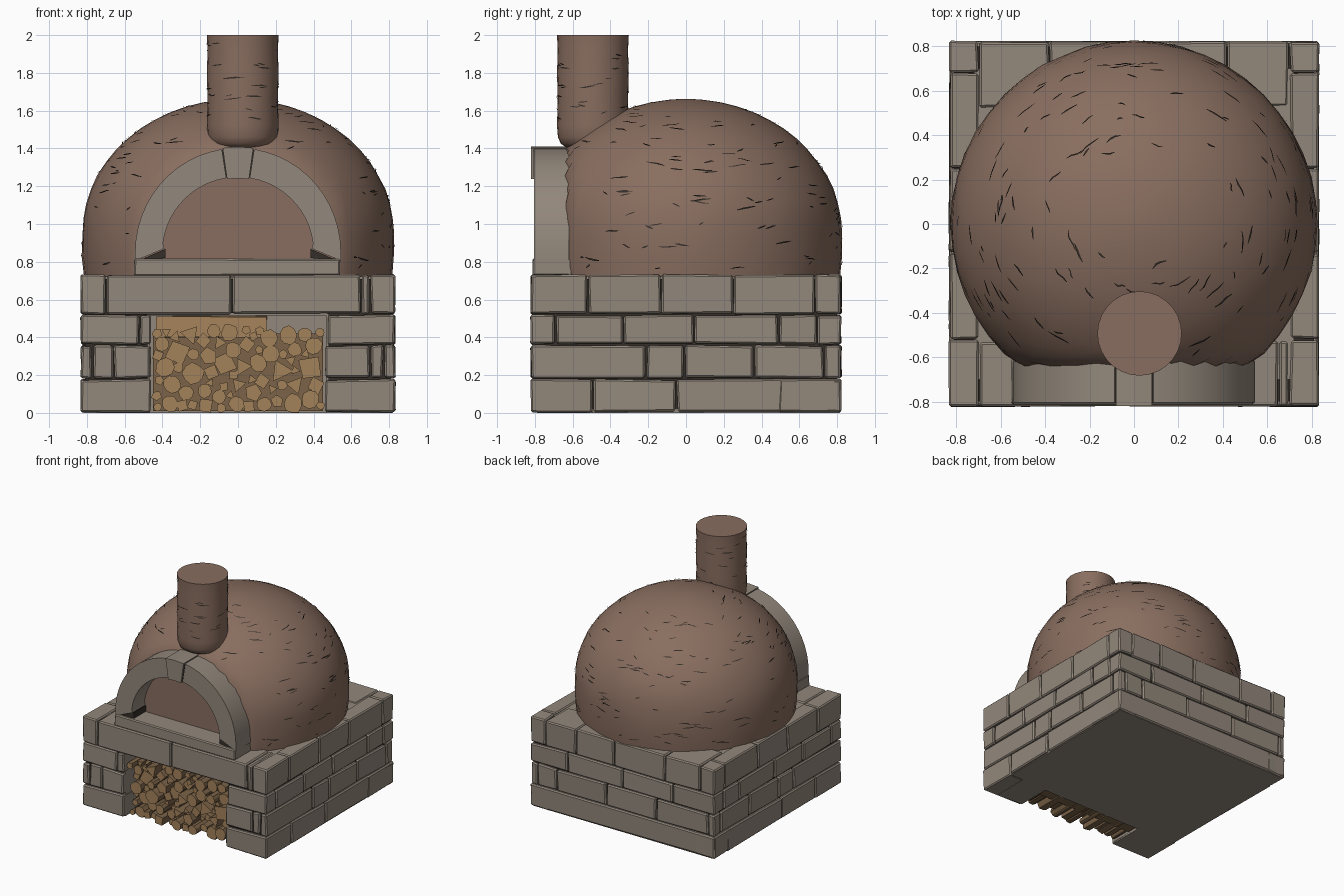
import bpy, bmesh, math, random
from mathutils import Vector

if "Cube" in bpy.data.objects:
    bpy.data.objects.remove(bpy.data.objects["Cube"])

random.seed(4)


def material(name, col):
    m = bpy.data.materials.new(name)
    m.diffuse_color = (*col, 1)
    m.use_nodes = True
    m.node_tree.nodes["Principled BSDF"].inputs["Base Color"].default_value = m.diffuse_color
    return m


CLAY = material("brown clay", (0.25, 0.155, 0.115))
STONE = material("grey stone", (0.29, 0.245, 0.2))
WOOD = material("cut wood", (0.37, 0.225, 0.105))
BARK = material("bark", (0.2, 0.125, 0.065))
DARK = material("dark joint", (0.035, 0.028, 0.022))


def finish(bm, name, *mats, smooth=None, normals=True):
    if normals:
        bmesh.ops.recalc_face_normals(bm, faces=bm.faces)
    me = bpy.data.meshes.new(name)
    bm.to_mesh(me)
    bm.free()
    ob = bpy.data.objects.new(name, me)
    bpy.context.collection.objects.link(ob)
    for m in mats:
        me.materials.append(m)
    if smooth:
        bpy.ops.object.select_all(action='DESELECT')
        bpy.context.view_layer.objects.active = ob
        ob.select_set(True)
        bpy.ops.object.shade_smooth_by_angle(angle=math.radians(smooth))
    return ob


def add_box(bm, x0, x1, y0, y1, z0, z1, gap=0.0, jitter=0.0, bevel=0.0):
    vs = bmesh.ops.create_cube(bm, size=1)['verts']
    for v in vs:
        lo_hi = ((x0, x1), (y0, y1), (z0, z1))
        v.co = [(a + b) / 2 + c * 2 * ((b - a) / 2 - gap) + random.uniform(-jitter, jitter)
                for (a, b), c in zip(lo_hi, v.co)]
        v.co.z = max(v.co.z, 0)
    if bevel:
        edges = list({e for v in vs for e in v.link_edges})
        bmesh.ops.bevel(bm, geom=edges, offset=bevel, segments=1, affect='EDGES')


def add_prism(bm, outline, y0, y1, side_mat=0):
    """Extrude an (x, z) outline along y."""
    a = [bm.verts.new((x, y0, z)) for x, z in outline]
    b = [bm.verts.new((x, y1, z)) for x, z in outline]
    bm.faces.new(a)
    bm.faces.new(b[::-1])
    n = len(a)
    for i in range(n):
        f = bm.faces.new((a[i], b[i], b[(i + 1) % n], a[(i + 1) % n]))
        f.material_index = side_mat


def lathe(bm, profile, cx, cy, n):
    rings = [[bm.verts.new((cx + r * math.cos(2 * math.pi * i / n),
                            cy + r * math.sin(2 * math.pi * i / n), z)) for i in range(n)]
             for r, z in profile]
    for a, b in zip(rings, rings[1:]):
        for i in range(n):
            bm.faces.new((a[i], a[(i + 1) % n], b[(i + 1) % n], b[i]))
    bm.faces.new(rings[0][::-1])
    bm.faces.new(rings[-1])


# Mortar core with a wood store notch at the front
bm = bmesh.new()
add_box(bm, -0.81, 0.81, -0.5, 0.80, 0.005, 0.71)
add_box(bm, -0.81, 0.81, -0.80, -0.4, 0.53, 0.71)
for s in (-1, 1):
    add_box(bm, *sorted((s * 0.48, s * 0.81)), -0.80, -0.4, 0.005, 0.6)
finish(bm, "mortar_core", DARK)

# Flat underside, notch walls and the bed under the dome
bm = bmesh.new()
add_box(bm, -0.815, 0.815, -0.495, 0.81, 0, 0.02)
add_box(bm, -0.72, 0.72, -0.7, 0.7, 0.69, 0.722)
add_box(bm, -0.47, 0.47, -0.79, -0.4, 0.515, 0.54)
add_box(bm, -0.47, 0.47, -0.51, -0.45, 0, 0.53)
for s in (-1, 1):
    add_box(bm, *sorted((s * 0.465, s * 0.7)), -0.79, -0.45, 0, 0.525)
finish(bm, "stone_bed", STONE)

# Stone courses: heights, joints along x at the front and back, joints along y at the sides,
# and the thickness of the front and side stones
W, D = 0.835, 0.825
courses = [
    (0, 0.18, [-W, -0.46, 0.46, W], [-W, W], [-0.49, -0.05, 0.65, D], 0.335, 0.18),
    (0.18, 0.36, [-0.77, -0.66, -0.46, 0.46, 0.7, 0.77],
     [-0.77, -0.3, 0.15, 0.6, 0.77], [-D, -0.21, -0.01, 0.36, 0.73, D], 0.3, 0.065),
    (0.36, 0.52, [-W, -0.52, -0.46, 0.47, W],
     [-W, -0.45, 0.0, 0.5, W], [-0.69, -0.33, 0.04, 0.49, 0.695], 0.135, 0.2),
    (0.52, 0.735, [-0.7, -0.03, 0.65, 0.7],
     [-0.7, -0.38, 0.08, 0.42, 0.7], [-D, -0.52, -0.13, 0.25, 0.68, D], 0.3, 0.135)]
for k, (z0, z1, front, back, side, fd, sd) in enumerate(courses):
    bm = bmesh.new()
    st = dict(gap=0.004, jitter=0.005, bevel=0.009)
    for a, b in zip(front, front[1:]):
        if k == 3 or not (a < 0 < b):
            add_box(bm, a, b, -D, -D + fd, z0, z1, **st)
    for a, b in zip(back, back[1:]):
        add_box(bm, a, b, D - (0.3 if k == 3 else fd), D, z0, z1, **st)
    for s in (-1, 1):
        for a, b in zip(side, side[1:]):
            add_box(bm, *sorted((s * (W - sd), s * W)), a, b, z0, z1, **st)
    finish(bm, "stone_course_%d" % (k + 1), STONE)

# Dome: half ellipsoid on a short drum, flattened behind the arch
R, ZC, H, FLAT = 0.825, 0.95, 0.712, -0.64


def dome_point(theta, z, lift=0.0):
    r = R * math.sqrt(max(0, 1 - (max(0, z - ZC) / H) ** 2)) + lift
    return Vector((r * math.cos(theta), r * math.sin(theta), z + lift * max(0, z - ZC) / H))


prof = [(0.815, 0.72), (0.825, 0.83)]
prof += [(R * math.cos(t), ZC + H * math.sin(t)) for t in [i * math.pi / 2 / 14 for i in range(14)]]
prof += [(0.03, ZC + H)]
bm = bmesh.new()
lathe(bm, prof, 0, 0, 48)
for v in bm.verts:
    k = 1 + random.uniform(-0.004, 0.004)
    v.co.x *= k
    v.co.y = max(v.co.y * k, FLAT)
finish(bm, "clay_dome", CLAY, smooth=40)

# Chimney with a rounded foot
CX, CY, CR = 0.025, -0.493, 0.19
bm = bmesh.new()
lathe(bm, [(0.14, 1.405), (0.17, 1.425), (0.185, 1.46), (CR, 1.52), (0.186, 1.66),
           (CR, 1.8), (0.186, 1.92), (CR, 2.0)], CX, CY, 28)
finish(bm, "chimney", CLAY, smooth=40)


# Short cracks scratched around the dome and chimney
def add_crack(bm, point, theta, z, span, slope, width):
    rows = []
    for i in range(4):
        t = theta + span * (i / 3 - 0.5)
        zz = z + slope * (i / 3 - 0.5) + random.uniform(-0.002, 0.002)
        w = width * (0.35 if i in (0, 3) else 1)
        rows.append((bm.verts.new(point(t, zz - w / 2)), bm.verts.new(point(t, zz + w / 2))))
    for (a, b), (c, d) in zip(rows, rows[1:]):
        bm.faces.new((a, c, d, b))


bm = bmesh.new()
for i in range(230):
    th = random.uniform(-math.pi, math.pi)
    z = ZC + H * random.uniform(-0.28, 0.985)
    p = dome_point(th, z)
    if p.y < FLAT + 0.05:
        continue
    r = max(0.12, math.hypot(p.x, p.y))
    steep = max(0.15, r / R) if z > ZC else 1
    add_crack(bm, lambda t, h: dome_point(t, min(h, ZC + H * 0.998), 0.005), th, z,
              random.uniform(0.025, 0.11) / r, random.uniform(-0.022, 0.022) * steep,
              random.uniform(0.005, 0.009) * steep)
finish(bm, "dome_cracks", DARK, normals=False)

bm = bmesh.new()
for i in range(42):
    add_crack(bm, lambda t, h: Vector((CX + 0.192 * math.cos(t), CY + 0.192 * math.sin(t), h)),
              random.uniform(-math.pi, math.pi), random.uniform(1.54, 1.97),
              random.uniform(0.15, 0.5), random.uniform(-0.01, 0.01), random.uniform(0.004, 0.008))
finish(bm, "chimney_cracks", DARK, normals=False)


# Oven mouth: arch halves, keystone, shelf
def arch(t0, t1, grow=0.0, n=12):
    ts = [t0 + (t1 - t0) * i / n for i in range(n + 1)]
    out = [((0.545 + grow) * math.cos(t), 0.85 + (0.553 + grow) * math.sin(t)) for t in ts]
    return out + [((0.4 - grow) * math.cos(t), 0.85 + (0.398 - grow) * math.sin(t)) for t in ts[::-1]]


bm = bmesh.new()
key = 0.16
half = [(0.545, 0.805)] + arch(0, math.pi / 2 - key) + [(0.39, 0.87)]
half.pop(-2)
add_prism(bm, half, -0.805, -0.62)
add_prism(bm, [(-x, z) for x, z in half], -0.805, -0.62)
finish(bm, "mouth_arch", STONE, smooth=35)

bm = bmesh.new()
add_prism(bm, arch(math.pi / 2 - key + 0.012, math.pi / 2 + key - 0.012, 0.006, 2), -0.82, -0.62)
finish(bm, "keystone", STONE)

bm = bmesh.new()
add_prism(bm, arch(math.pi / 2 - key - 0.003, math.pi / 2 + key + 0.003, -0.003, 2), -0.807, -0.63)
for s in (-1, 1):
    add_prism(bm, [(s * 0.53, 0.805), (s * 0.385, 0.82), (s * 0.385, 0.868)], -0.79, -0.63)
finish(bm, "arch_joints", DARK)

bm = bmesh.new()
add_box(bm, -0.55, 0.54, -0.815, -0.6, 0.725, 0.815, jitter=0.003, bevel=0.008)
finish(bm, "mouth_shelf", STONE)

# Firewood: packed rounds and split wedges
bm = bmesh.new()
logs = []
for i in range(9000):
    r = random.uniform(0.036, 0.06) if i < 1500 else random.uniform(0.022, 0.038)
    x, z = random.uniform(-0.46 + r, 0.46 - r), random.uniform(r * 0.9, 0.47 - r)
    if any(math.hypot(x - a, z - b) < 0.88 * (r + q) for a, b, q in logs):
        continue
    logs.append((x, z, r))
    n = random.choice((3, 4, 5, 9, 9))
    turn = random.uniform(0, 6.28)
    big = 1.2 if n < 5 else 1.02
    ring = [(turn + 6.283 * j / n, r * big * random.uniform(0.88, 1.08)) for j in range(n)]
    add_prism(bm, [(x + q * math.cos(t), max(0.002, z + q * math.sin(t))) for t, q in ring],
              random.uniform(-0.79, -0.70), -0.5, 1)
finish(bm, "firewood", WOOD, BARK)

# Flat split boards behind the stack
bm = bmesh.new()
add_box(bm, -0.45, 0.45, -0.6, -0.5, 0.01, 0.42)
finish(bm, "stack_back", BARK)
bm = bmesh.new()
add_box(bm, -0.43, 0.15, -0.66, -0.5, 0.4, 0.508, jitter=0.006)
finish(bm, "split_board", WOOD)
